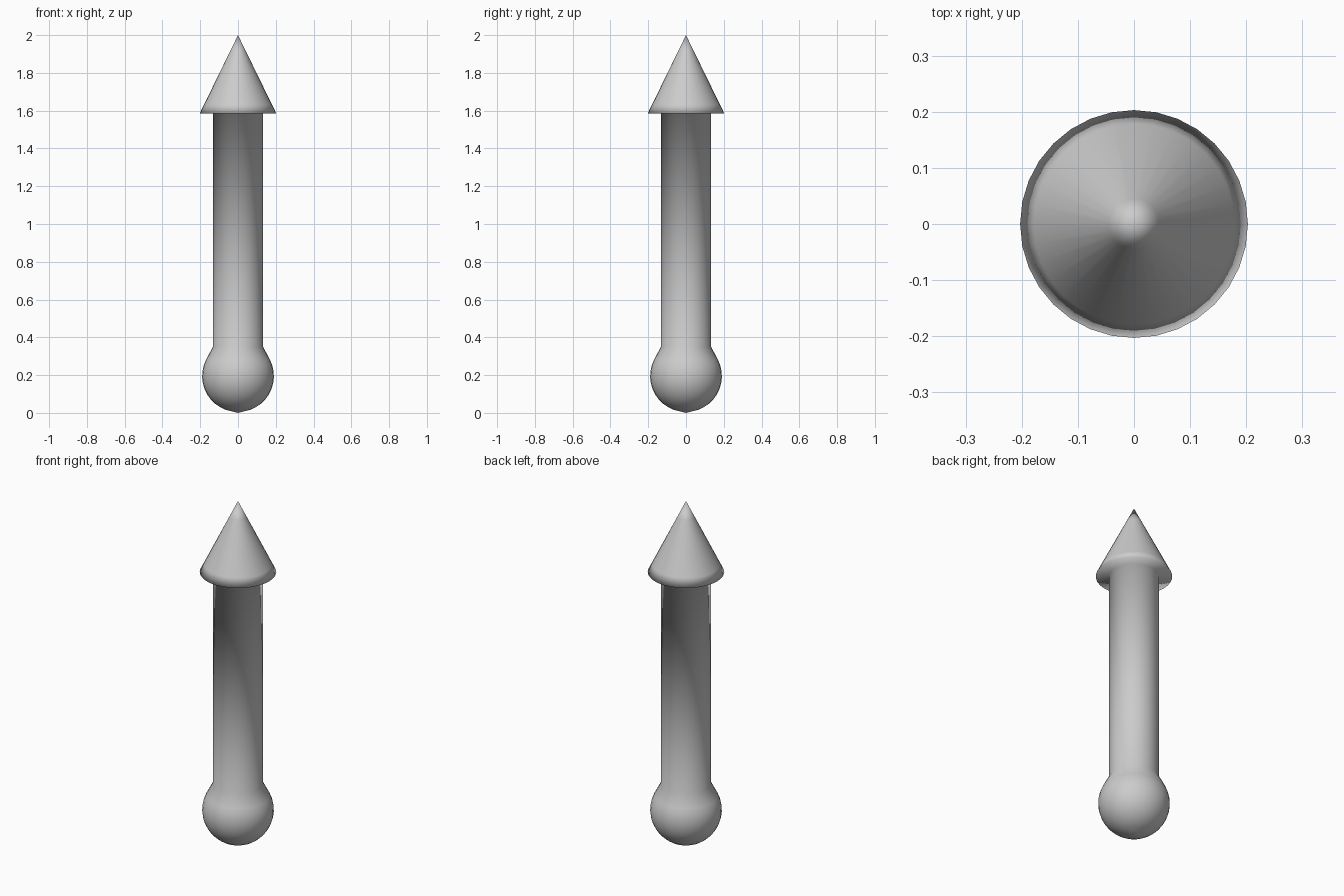
import bpy, bmesh, math

if "Cube" in bpy.data.objects:
    bpy.data.objects.remove(bpy.data.objects["Cube"])

SEG = 32


def lathe(name, profile):
    """Revolve an (r, z) profile about z; r = 0 points become poles."""
    bm = bmesh.new()
    rings = []
    for r, z in profile:
        if r == 0:
            rings.append([bm.verts.new((0, 0, z))] * SEG)
        else:
            rings.append([bm.verts.new((r * math.cos(2 * math.pi * i / SEG),
                                        r * math.sin(2 * math.pi * i / SEG), z))
                          for i in range(SEG)])
    for a, b in zip(rings, rings[1:]):
        for i in range(SEG):
            j = (i + 1) % SEG
            bm.faces.new(list(dict.fromkeys((a[i], a[j], b[j], b[i]))))
    bmesh.ops.recalc_face_normals(bm, faces=bm.faces)
    for f in bm.faces:
        f.smooth = True
    mesh = bpy.data.meshes.new(name)
    bm.to_mesh(mesh)
    bm.free()
    ob = bpy.data.objects.new(name, mesh)
    bpy.context.collection.objects.link(ob)
    return ob


# Ball foot: arc from the bottom pole up to the neck
R, ZC = 0.19, 0.195
profile = [(0, 0.0)]
for k in range(1, 13):
    a = math.radians(-90 + k * 9.7)
    profile.append((R * math.cos(a), ZC + R * math.sin(a)))

# Straight shaft, flat underside and pointed head, as one continuous smooth skin
profile += [(0.133, 0.35), (0.133, 1.585), (0.203, 1.585),
            (0.179, 1.634), (0.045, 1.908), (0, 2.0)]

lathe("arrow_pin", profile)
